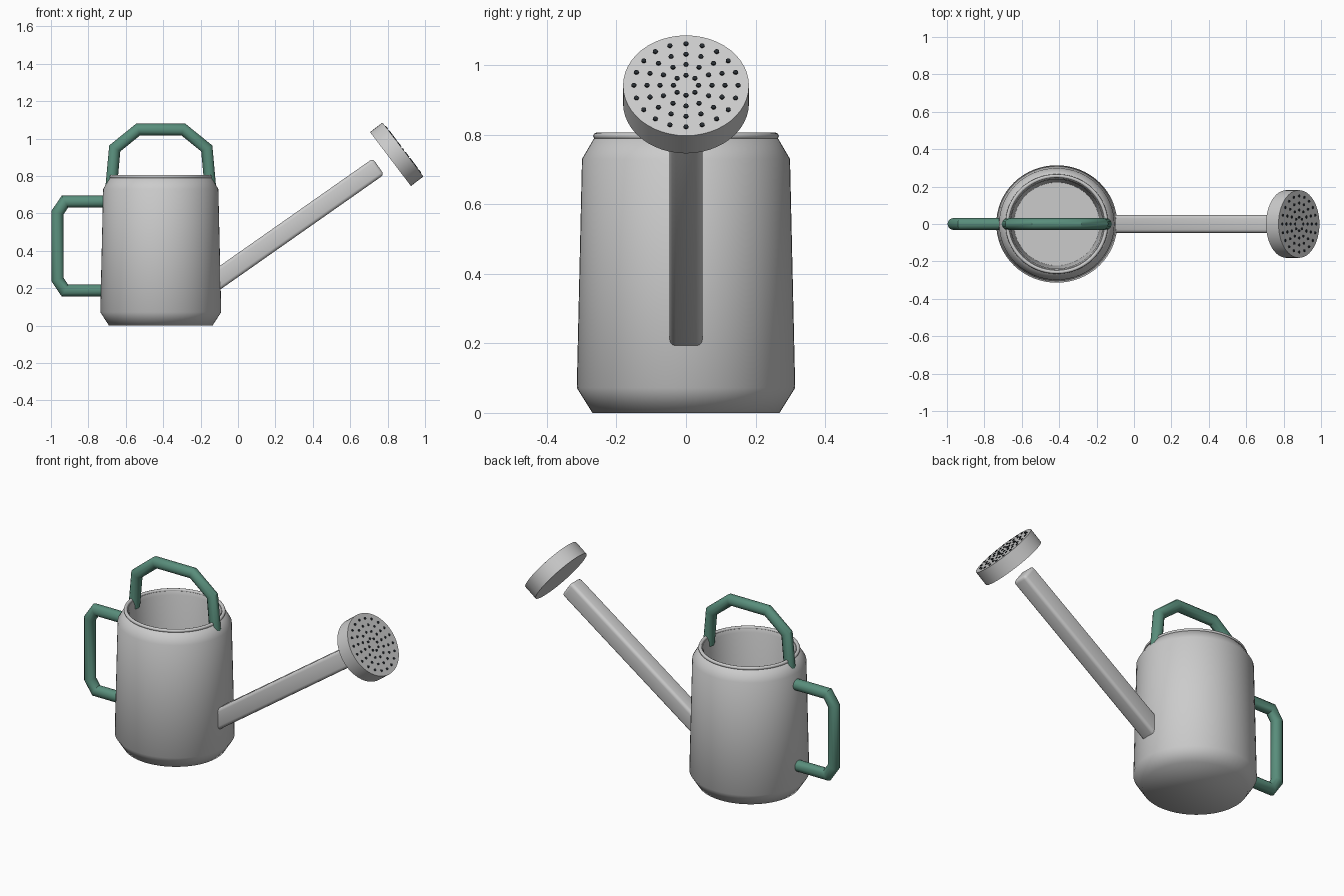
import bpy, bmesh, math
from mathutils import Vector, Matrix

if "Cube" in bpy.data.objects:
    bpy.data.objects.remove(bpy.data.objects["Cube"])

CX = -0.413  # can axis


def material(name, rgb):
    m = bpy.data.materials.new(name)
    m.diffuse_color = (*rgb, 1)
    m.use_nodes = True
    m.node_tree.nodes["Principled BSDF"].inputs["Base Color"].default_value = m.diffuse_color
    return m


green = material("green_paint", (0.10, 0.27, 0.20))
dark = material("dark_hole", (0.02, 0.025, 0.03))


def finish(name, bm, mat=None, angle=40):
    bmesh.ops.recalc_face_normals(bm, faces=bm.faces)
    me = bpy.data.meshes.new(name)
    bm.to_mesh(me)
    bm.free()
    ob = bpy.data.objects.new(name, me)
    bpy.context.collection.objects.link(ob)
    if mat:
        me.materials.append(mat)
    bpy.ops.object.select_all(action='DESELECT')
    ob.select_set(True)
    bpy.context.view_layer.objects.active = ob
    bpy.ops.object.shade_smooth_by_angle(angle=math.radians(angle))
    return ob


def bridge(bm, rings):
    for a, b in zip(rings, rings[1:]):
        n = len(a)
        for i in range(n):
            bm.faces.new((a[i], a[(i + 1) % n], b[(i + 1) % n], b[i]))
    bm.faces.new(rings[0])
    bm.faces.new(rings[-1])


def lathe(name, profile, sides, sx=1.0, angle=40):
    bm = bmesh.new()
    rings = []
    for r, z in profile:
        rings.append([bm.verts.new((CX + sx * r * math.cos(2 * math.pi * i / sides),
                                    r * math.sin(2 * math.pi * i / sides), z))
                      for i in range(sides)])
    bridge(bm, rings)
    return finish(name, bm, angle=angle)


def tube(name, path, radius, mat, sides=12):
    # mitred sweep of a circle along a path in the xz plane
    bm = bmesh.new()
    pts = [Vector((x, 0, z)) for x, z in path]
    side = Vector((0, 1, 0))
    rings = []
    for k, p in enumerate(pts):
        d0 = (p - pts[k - 1]).normalized() if k else (pts[1] - p).normalized()
        d1 = (pts[k + 1] - p).normalized() if k < len(pts) - 1 else d0
        t = (d0 + d1).normalized()
        up = t.cross(side) / t.dot(d0)
        rings.append([bm.verts.new(p + radius * (math.cos(a) * up + math.sin(a) * side))
                      for a in (2 * math.pi * i / sides for i in range(sides))])
    bridge(bm, rings)
    return finish(name, bm, mat, 35)


# can body: outer wall, shoulder, lip, then inner wall down to the floor
lathe("can_body", [(0.269, 0), (0.314, 0.072), (0.299, 0.73), (0.264, 0.79),
                   (0.245, 0.795), (0.238, 0.775), (0.222, 0.05)],
      64, 1.03, 65)

# rolled rim
bm = bmesh.new()
N, M = 64, 8
rings = [[bm.verts.new((CX + 1.03 * (0.257 + 0.01 * math.cos(b)) * math.cos(a),
                        (0.257 + 0.01 * math.cos(b)) * math.sin(a),
                        0.796 + 0.01 * math.sin(b)))
          for b in (2 * math.pi * j / M for j in range(M))]
         for a in (2 * math.pi * i / N for i in range(N))]
for i in range(N):
    p, q = rings[i], rings[(i + 1) % N]
    for j in range(M):
        bm.faces.new((p[j], q[j], q[(j + 1) % M], p[(j + 1) % M]))
finish("rim", bm, angle=60)

# handles
half = [(-0.264, 0.75), (-0.246, 0.947), (-0.121, 1.048)]
tube("top_handle", [(CX + x, z) for x, z in half] +
     [(CX - x, z) for x, z in reversed(half)], 0.031, green)
tube("side_handle", [(-0.70, 0.663), (-0.925, 0.663), (-0.965, 0.604),
                     (-0.965, 0.246), (-0.925, 0.187), (-0.71, 0.187)], 0.032, green)

# spout: bevelled bar rising from the body
a, b = Vector((-0.14, 0, 0.225)), Vector((0.751, 0, 0.85))
axis = b - a
rot = Matrix.Rotation(-math.atan2(axis.z, axis.x), 4, 'Y')
bm = bmesh.new()
bmesh.ops.create_cube(bm, size=1, matrix=Matrix.Translation((a + b) / 2) @ rot
                      @ Matrix.Diagonal((axis.length, 0.095, 0.105, 1)))
bmesh.ops.bevel(bm, geom=bm.edges[:], offset=0.018, segments=3, profile=0.5,
                affect='EDGES')
finish("spout", bm, angle=40)

# sprinkler rose, tilted disc in front of the spout
tilt = math.radians(37.2)
face = Vector((0.882, 0, 0.941))
frame = Matrix.Translation(face) @ Matrix.Rotation(math.pi / 2 - tilt, 4, 'Y')
bm = bmesh.new()
bmesh.ops.create_cone(bm, cap_ends=True, segments=48, radius1=0.181, radius2=0.181,
                      depth=0.084, matrix=frame @ Matrix.Translation((0, 0, -0.042)))
finish("rose", bm)

# rings of dark holes on the rose face
bm = bmesh.new()
for count, r in ((8, 0.036), (12, 0.075), (16, 0.112), (20, 0.15)):
    for i in range(count):
        t = 2 * math.pi * i / count
        bmesh.ops.create_cone(bm, cap_ends=True, segments=10, radius1=0.007,
                              radius2=0.007, depth=0.008,
                              matrix=frame @ Matrix.Translation(
                                  (r * math.cos(t), r * math.sin(t), 0)))
finish("rose_holes", bm, dark)
